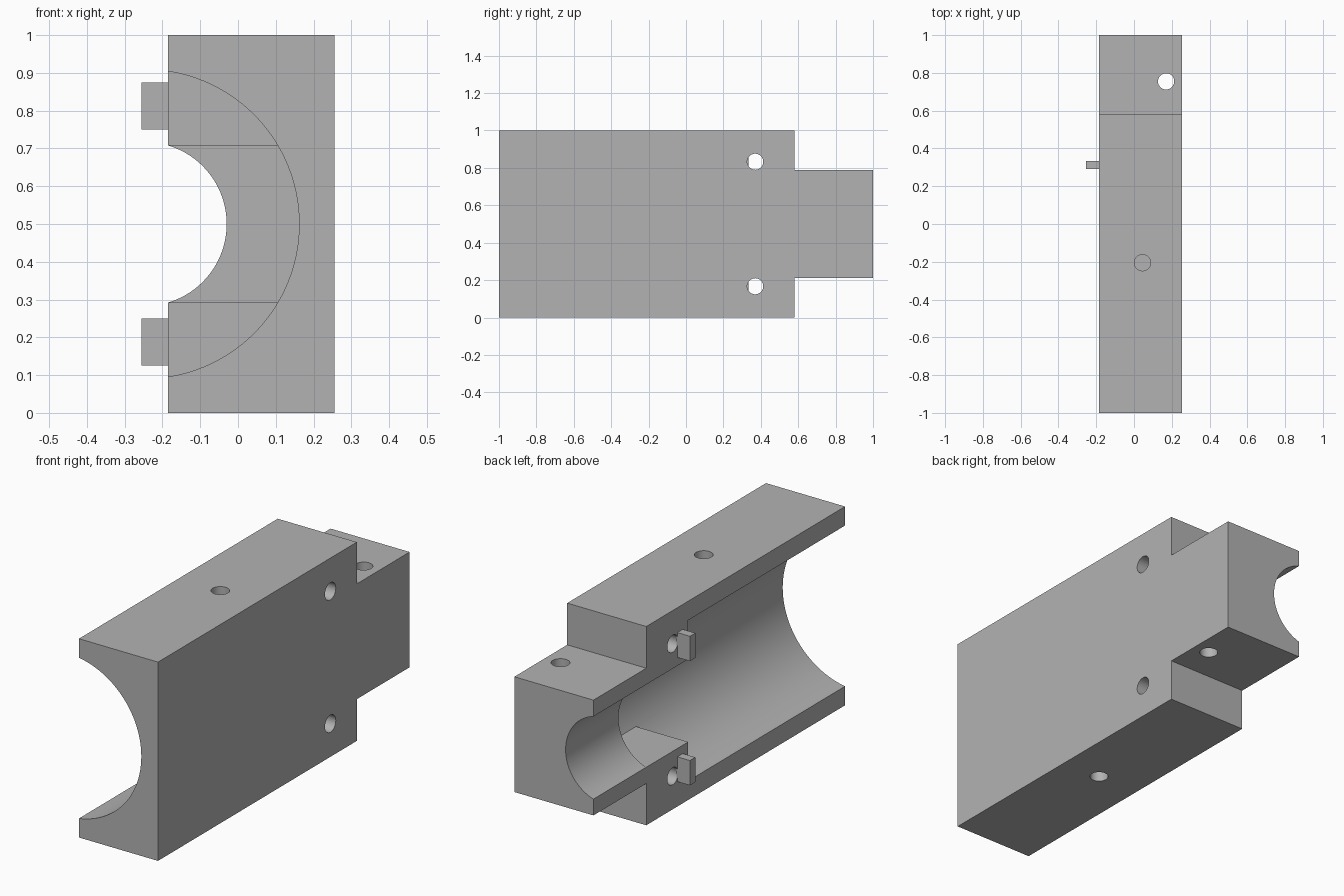
import bpy, bmesh, math
from mathutils import Matrix, Vector

cube = bpy.data.objects.get("Cube")
if cube:
    bpy.data.objects.remove(cube, do_unlink=True)

grey = bpy.data.materials.new("plain grey")
grey.use_nodes = True
grey.diffuse_color = (0.45, 0.45, 0.45, 1)
grey.node_tree.nodes["Principled BSDF"].inputs["Base Color"].default_value = (0.45, 0.45, 0.45, 1)

X0, X1 = -0.185, 0.255          # open side and closed side
STEP = 0.58                     # where the narrow tail begins
MID = 0.5                       # height of the bore axis
AXIS_X = -0.247
HOLE_R = 0.043


def finish(name, bm):
    bmesh.ops.recalc_face_normals(bm, faces=bm.faces)
    mesh = bpy.data.meshes.new(name)
    bm.to_mesh(mesh)
    bm.free()
    mesh.materials.append(grey)
    obj = bpy.data.objects.new(name, mesh)
    bpy.context.collection.objects.link(obj)
    return obj


def box(name, low, high):
    low, high = Vector(low), Vector(high)
    bm = bmesh.new()
    bmesh.ops.create_cube(bm, size=1, matrix=Matrix.Translation((low + high) / 2)
                          @ Matrix.Diagonal((*(high - low), 1)))
    return finish(name, bm)


def rod(name, start, end, radius, sides):
    start, end = Vector(start), Vector(end)
    d = end - start
    turn = Vector((0, 0, 1)).rotation_difference(d).to_matrix().to_4x4()
    bm = bmesh.new()
    bmesh.ops.create_cone(bm, cap_ends=True, segments=sides, radius1=radius, radius2=radius,
                          depth=d.length, matrix=Matrix.Translation((start + end) / 2) @ turn)
    return finish(name, bm)


def combine(target, tool, operation):
    mod = target.modifiers.new(tool.name, 'BOOLEAN')
    mod.operation = operation
    mod.solver = 'EXACT'
    mod.object = tool
    graph = bpy.context.evaluated_depsgraph_get()
    result = bpy.data.meshes.new_from_object(target.evaluated_get(graph))
    target.modifiers.clear()
    target.data = result
    bpy.data.objects.remove(tool, do_unlink=True)


# Body block with narrower tail, extruded from its side profile
outline = [(-1, 0), (STEP, 0), (STEP, 0.21), (1, 0.21),
           (1, 0.79), (STEP, 0.79), (STEP, 1), (-1, 1)]
bm = bmesh.new()
side = bm.faces.new([bm.verts.new((X0, y, z)) for y, z in outline])
grown = bmesh.ops.extrude_face_region(bm, geom=[side])["geom"]
bmesh.ops.translate(bm, vec=(X1 - X0, 0, 0),
                    verts=[v for v in grown if isinstance(v, bmesh.types.BMVert)])
body = finish("half_housing", bm)

# Wide bore
combine(body, rod("wide_bore", (AXIS_X, -1.1, MID), (AXIS_X, STEP, MID), 0.409, 128), 'DIFFERENCE')

# Ledges above and below the pocket at the inner end of the bore
for s in (-1, 1):
    a, b = sorted((MID + s * 0.208, MID + s * 0.45))
    combine(body, box("ledge", (X0, 0.247, a), (0.105, STEP, b)), 'UNION')

# Narrow bore through the tail
combine(body, rod("narrow_bore", (AXIS_X, STEP - 0.01, MID), (AXIS_X, 1.1, MID), 0.217, 96), 'DIFFERENCE')

# Tail pin hole, cross holes and shallow holes in top and bottom
combine(body, rod("tail_hole", (0.17, 0.755, 0.1), (0.17, 0.755, 0.9), HOLE_R, 40), 'DIFFERENCE')
for s in (-1, 1):
    z = MID + s * 0.333
    combine(body, rod("cross_hole", (-0.4, 0.37, z), (0.4, 0.37, z), HOLE_R, 40), 'DIFFERENCE')
    combine(body, rod("blind_hole", (0.045, -0.205, MID + s * 0.37),
                      (0.045, -0.205, MID + s * 0.6), HOLE_R, 40), 'DIFFERENCE')

# Locating tabs on the open side
for s, label in ((-1, "lower"), (1, "upper")):
    a, b = sorted((MID + s * 0.25, MID + s * 0.375))
    box(label + "_tab", (-0.255, 0.29, a), (X0 + 0.005, 0.333, b))

bpy.ops.object.select_all(action='DESELECT')
body.select_set(True)
bpy.context.view_layer.objects.active = body
bpy.ops.object.shade_smooth_by_angle(angle=math.radians(30))
